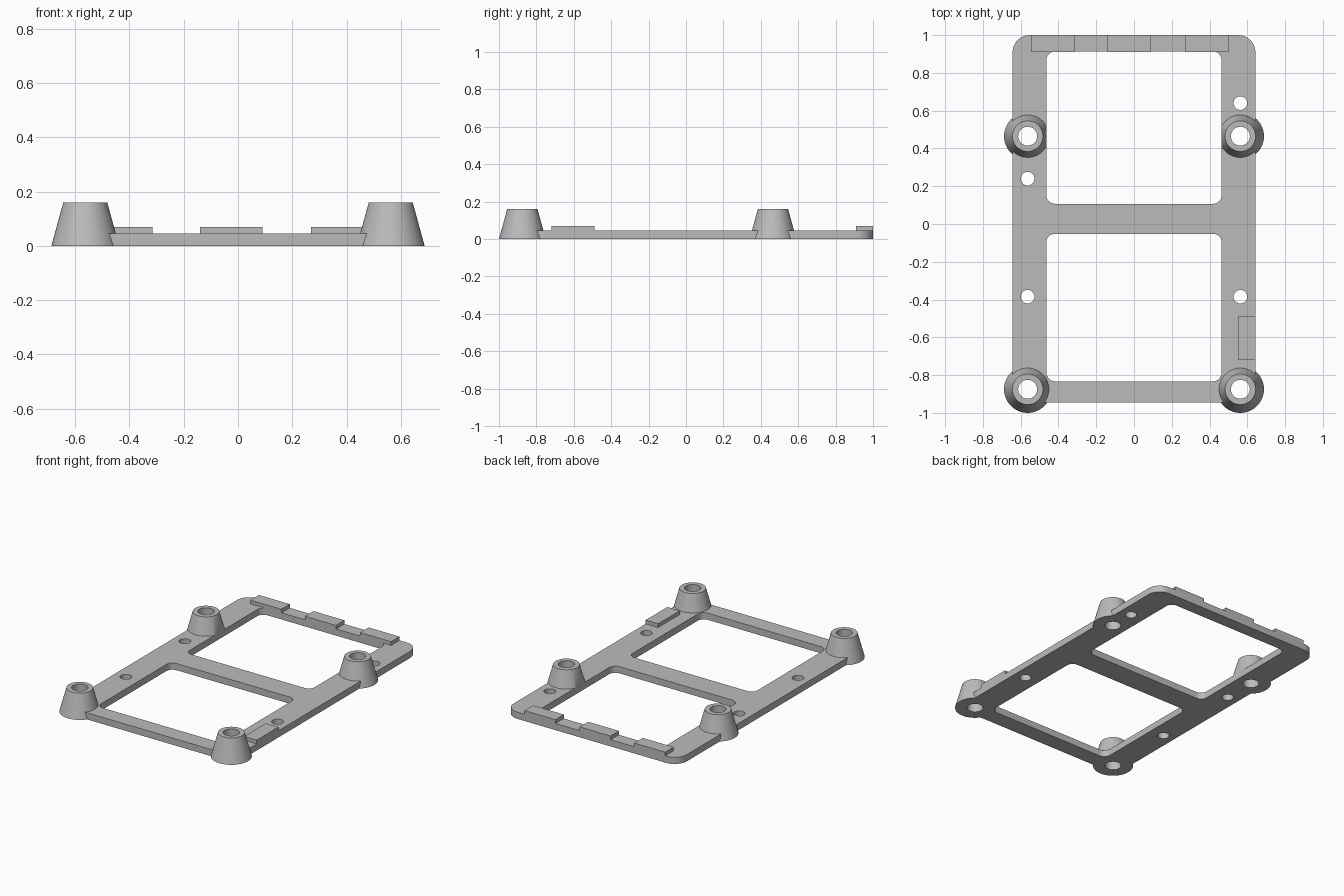
import bpy, bmesh
from math import sin, cos, pi
from mathutils import Vector

cube = bpy.data.objects.get("Cube")
if cube:
    bpy.data.objects.remove(cube)

grey = bpy.data.materials.new("plain_grey")
grey.use_nodes = True
colour = (0.5, 0.5, 0.5, 1)
grey.diffuse_color = colour
grey.node_tree.nodes["Principled BSDF"].inputs["Base Color"].default_value = colour

THICK = 0.045     # frame plate
TAB_TOP = 0.07
POST_TOP = 0.16
POST_X = 0.563
BAR_X = 0.464     # inner edge of the side rails
EDGE_X = 0.643    # outer edge of the side rails
REAR_Y, FRONT_Y = 0.465, -0.875


def arc(cx, cy, r, start, sweep, n):
    return [(cx + r * cos(start + sweep * i / n), cy + r * sin(start + sweep * i / n))
            for i in range(n + 1)]


def rounded_rect(x0, x1, y0, y1, r):
    corners = [(x1 - r, y1 - r), (x0 + r, y1 - r), (x0 + r, y0 + r), (x1 - r, y0 + r)]
    return [p for k, (cx, cy) in enumerate(corners)
            for p in arc(cx, cy, r, k * pi / 2, pi / 2, 8)]


def circle(cx, cy, r):
    return arc(cx, cy, r, 0, 2 * pi, 32)[:-1]


def finish(obj):
    obj.data.materials.clear()
    obj.data.materials.append(grey)
    bpy.ops.object.select_all(action="DESELECT")
    obj.select_set(True)
    bpy.context.view_layer.objects.active = obj
    bpy.ops.object.shade_smooth_by_angle(angle=pi / 6)


def from_bmesh(name, bm):
    bmesh.ops.recalc_face_normals(bm, faces=bm.faces)
    mesh = bpy.data.meshes.new(name)
    bm.to_mesh(mesh)
    bm.free()
    obj = bpy.data.objects.new(name, mesh)
    bpy.context.collection.objects.link(obj)
    finish(obj)


# Frame plate: one filled outline with windows and drilled holes
outlines = [
    rounded_rect(-EDGE_X, EDGE_X, -0.945, 1.0, 0.09),
    rounded_rect(-BAR_X, BAR_X, 0.107, 0.913, 0.045),
    rounded_rect(-BAR_X, BAR_X, -0.833, -0.052, 0.045),
]
for x, y in ((POST_X, 0.64), (-POST_X, 0.24), (-POST_X, -0.385), (POST_X, -0.385)):
    outlines.append(circle(x, y, 0.036))
for x in (-POST_X, POST_X):
    for y in (FRONT_Y, REAR_Y):
        outlines.append(circle(x, y, 0.06))   # clearance inside the posts

curve = bpy.data.curves.new("frame_outline", "CURVE")
curve.dimensions = "2D"
curve.fill_mode = "BOTH"
curve.extrude = THICK / 2
for points in outlines:
    spline = curve.splines.new("POLY")
    spline.points.add(len(points) - 1)
    for point, (x, y) in zip(spline.points, points):
        point.co = (x, y, 0, 1)
    spline.use_cyclic_u = True
shape = bpy.data.objects.new("frame_outline", curve)
bpy.context.collection.objects.link(shape)
bpy.context.view_layer.update()
evaluated = shape.evaluated_get(bpy.context.evaluated_depsgraph_get())
plate = bpy.data.meshes.new_from_object(evaluated)
bm = bmesh.new()
bm.from_mesh(plate)
bpy.data.objects.remove(shape)
bpy.data.meshes.remove(plate)
bmesh.ops.remove_doubles(bm, verts=bm.verts, dist=0.0001)
bmesh.ops.translate(bm, verts=bm.verts, vec=(0, 0, THICK / 2))
from_bmesh("frame_plate", bm)


# Tapered hollow posts; the rear pair is trimmed flush with the window
def post(name, side, y, trimmed):
    profile = [(0.05, 0), (0.125, 0), (0.081, POST_TOP), (0.05, POST_TOP)]
    bm = bmesh.new()
    n = 48
    rings = [[bm.verts.new((side * POST_X + px, y + py, z)) for px, py in arc(0, 0, r, 0, 2 * pi, n)[:-1]]
             for r, z in profile]
    for k in range(len(rings)):
        a, b = rings[k], rings[(k + 1) % len(rings)]
        for i in range(n):
            j = (i + 1) % n
            bm.faces.new((a[i], a[j], b[j], b[i]))
    if trimmed:
        bmesh.ops.bisect_plane(bm, geom=bm.verts[:] + bm.edges[:] + bm.faces[:],
                               plane_co=Vector((side * BAR_X, 0, 0)),
                               plane_no=Vector((-side, 0, 0)), clear_outer=True)
        bmesh.ops.holes_fill(bm, edges=[e for e in bm.edges if e.is_boundary], sides=0)
    from_bmesh(name, bm)


for label, side in (("left", 1), ("right", -1)):
    post("front_post_" + label, side, FRONT_Y, False)
    post("rear_post_" + label, side, REAR_Y, True)


# Raised locating tabs
def tab(name, x0, x1, y0, y1):
    bm = bmesh.new()
    bmesh.ops.create_cube(bm, size=1)
    for v in bm.verts:
        v.co = (x1 if v.co.x > 0 else x0, y1 if v.co.y > 0 else y0,
                TAB_TOP if v.co.z > 0 else THICK)
    from_bmesh(name, bm)


for label, x in (("right", -0.545), ("middle", -0.14), ("left", 0.27)):
    tab("rear_tab_" + label, x, x + 0.23, 0.91, 1.0)
tab("side_tab", 0.55, EDGE_X, -0.72, -0.49)
